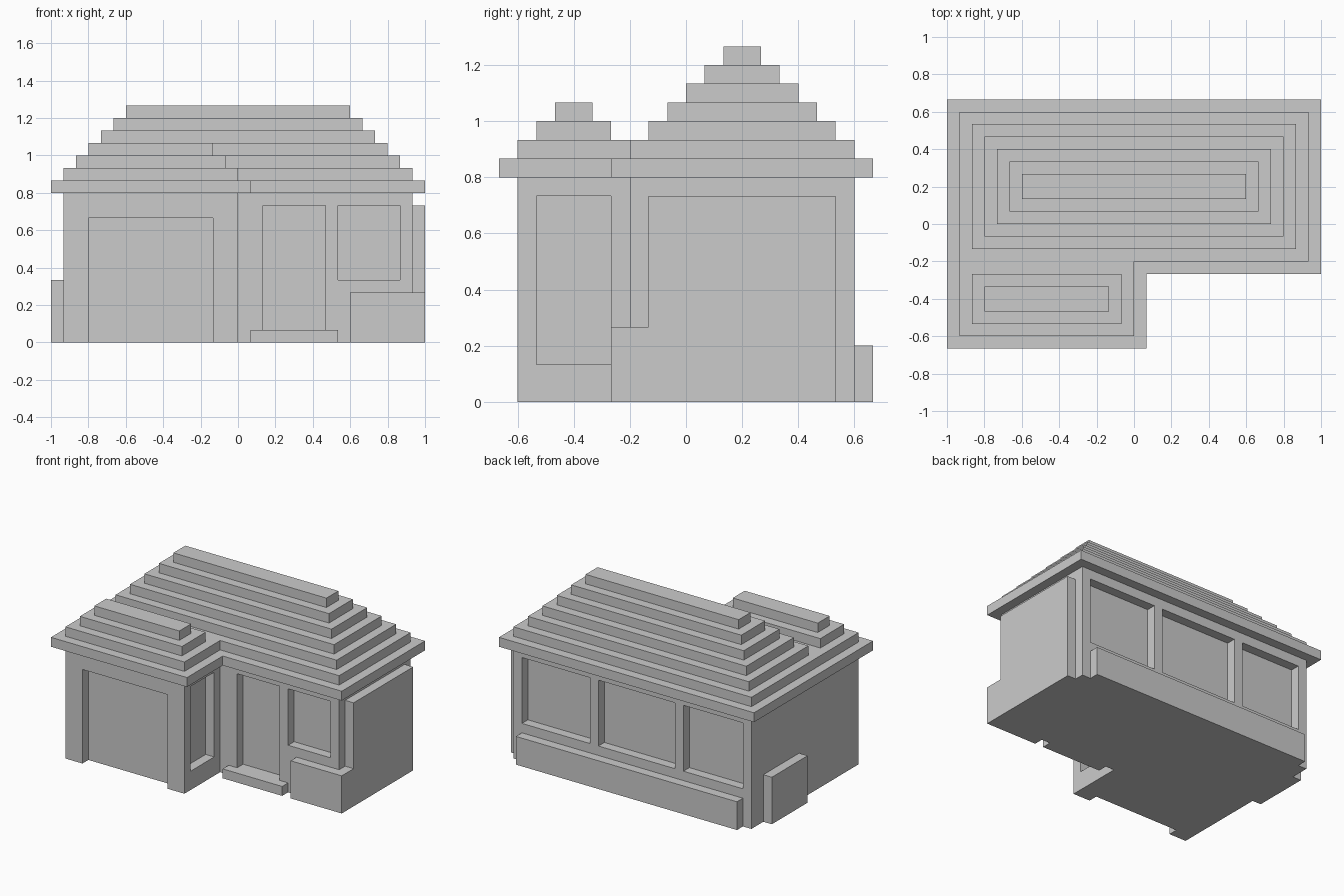
import bpy, bmesh

if "Cube" in bpy.data.objects:
    bpy.data.objects.remove(bpy.data.objects["Cube"])

U = 1 / 15  # grid unit: the house is built on a 30-unit-wide grid


def add_prism(bm, outline, z0, z1):
    """Extrude a counter-clockwise outline from z0 to z1 (grid units)."""
    base = bm.faces.new([bm.verts.new((x * U, y * U, z0 * U)) for x, y in outline])
    top = bmesh.ops.extrude_face_region(bm, geom=[base])["geom"]
    verts = [g for g in top if isinstance(g, bmesh.types.BMVert)]
    bmesh.ops.translate(bm, verts=verts, vec=(0, 0, (z1 - z0) * U))


def rect(x0, x1, y0, y1):
    return [(x0, y0), (x1, y0), (x1, y1), (x0, y1)]


def l_plan(k):
    """House footprint with front wing, inset by k units from the eaves."""
    return [(-15 + k, -10 + k), (1 - k, -10 + k), (1 - k, -4 + k),
            (15 - k, -4 + k), (15 - k, 10 - k), (-15 + k, 10 - k)]


def make(name, solids):
    bm = bmesh.new()
    for outline, z0, z1 in solids:
        add_prism(bm, outline, z0, z1)
    bmesh.ops.recalc_face_normals(bm, faces=bm.faces)
    mesh = bpy.data.meshes.new(name)
    bm.to_mesh(mesh)
    bm.free()
    obj = bpy.data.objects.new(name, mesh)
    bpy.context.collection.objects.link(obj)
    return obj


# Walls, with one-unit-deep recesses for doors and windows
walls = make("walls", [(l_plan(1), 0, 12)])
recesses = [
    (rect(-12, -2, -10, -8), -1, 10),  # garage door
    (rect(2, 7, -4, -2), 1, 11),       # front door
    (rect(8, 13, -4, -2), 5, 11),      # front window
    (rect(-1, 1, -8, -4), 2, 11),      # wing side window
]
for x0, x1 in ((-13, -6), (-5, 4), (5, 13)):  # back windows
    recesses.append((rect(x0, x1, 8, 10), 4, 11))
cutter = make("recess_cutter", recesses)
cutter.hide_render = True
mod = walls.modifiers.new("recesses", "BOOLEAN")
mod.operation, mod.solver, mod.object = "DIFFERENCE", "EXACT", cutter
bpy.context.view_layer.objects.active = walls
bpy.ops.object.modifier_apply(modifier=mod.name)
bpy.data.objects.remove(cutter)

# Stepped roof: two L-shaped tiers, then separate hips over house and wing
make("eaves", [(l_plan(0), 12, 13)])
make("lower_roof", [(l_plan(1), 13, 14)])
make("main_roof", [(rect(-15 + k, 15 - k, -4 + k, 10 - k), 12 + k, 13 + k)
                   for k in range(2, 7)])
make("wing_roof", [(rect(-15 + k, 1 - k, -10 + k, -2 - k), 12 + k, 13 + k)
                   for k in (2, 3)])

# Porch step, side slab and planters around the walls
make("porch_step", [(rect(1, 8, -4, -3), 0, 1)])
make("side_slab", [(rect(14, 15, -2, 8), 0, 11)])
make("corner_planter", [([(9, -4), (15, -4), (15, -2), (14, -2), (14, -3), (9, -3)], 0, 4)])
make("back_planter", [(rect(-13, 13, 9, 10), 0, 3)])
make("left_planter", [(rect(-15, -14, 1, 7), 0, 5)])
